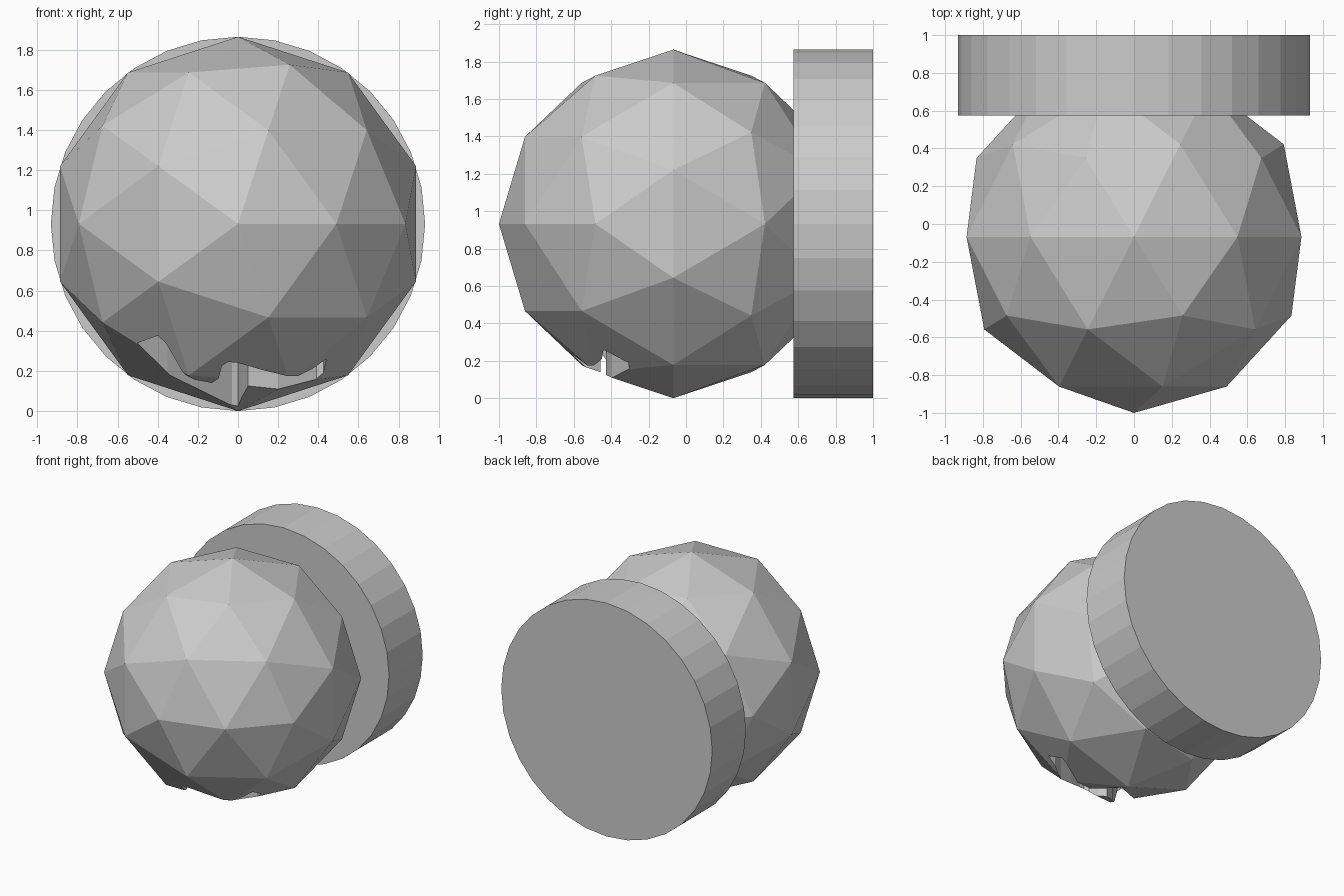
import bpy, bmesh, math
from mathutils import Matrix, Vector
from mathutils.bvhtree import BVHTree

if "Cube" in bpy.data.objects:
    bpy.data.objects.remove(bpy.data.objects["Cube"])

R = 0.932
BALL_C = Vector((0, -0.068, R))
LAY_DOWN = Matrix.Rotation(math.radians(90), 4, 'X')


def to_object(bm, name):
    bmesh.ops.recalc_face_normals(bm, faces=bm.faces[:])
    mesh = bpy.data.meshes.new(name)
    bm.to_mesh(mesh)
    bm.free()
    ob = bpy.data.objects.new(name, mesh)
    bpy.context.collection.objects.link(ob)
    return ob


# Faceted ball, pole facing the front
bm = bmesh.new()
bmesh.ops.create_icosphere(bm, subdivisions=2, radius=R,
                           matrix=Matrix.Translation(BALL_C) @ LAY_DOWN)
tree = BVHTree.FromBMesh(bm)
ball = to_object(bm, "faceted_ball")

# Round base disc behind the ball
bm = bmesh.new()
bmesh.ops.create_cone(bm, cap_ends=True, segments=32, radius1=R, radius2=R, depth=0.425,
                      matrix=Matrix.Translation((0, 0.7875, R)) @ LAY_DOWN)
to_object(bm, "base_disc")

# Wavy groove cut upwards into the underside; outline is (x, z) as seen from the front
outline = [(-0.50, 0.34), (-0.40, 0.375), (-0.36, 0.34), (-0.27, 0.19), (-0.21, 0.155),
           (-0.13, 0.14), (-0.10, 0.16), (-0.08, 0.225), (-0.05, 0.245), (0.0, 0.24),
           (0.12, 0.205), (0.25, 0.175), (0.37, 0.21), (0.44, 0.26), (0.425, 0.19),
           (0.39, 0.16), (0.20, 0.11), (0.05, 0.125), (0.02, 0.07), (0.0, 0.025),
           (-0.03, 0.03), (-0.35, 0.19)]
bm = bmesh.new()
ring = []
for x, z in outline:
    hit = tree.ray_cast(Vector((x, -3, z)), Vector((0, 1, 0)))[0]
    if hit:
        ring.append(bm.verts.new((x, hit.y, -0.2)))
face = bm.faces.new(ring)
ext = bmesh.ops.extrude_face_region(bm, geom=[face])
bmesh.ops.translate(bm, vec=(0, 0, 0.7),
                    verts=[v for v in ext["geom"] if isinstance(v, bmesh.types.BMVert)])
cutter = to_object(bm, "groove_cutter")
cutter.hide_render = True
cutter.hide_set(True)

mod = ball.modifiers.new("groove", 'BOOLEAN')
mod.operation = 'DIFFERENCE'
mod.solver = 'EXACT'
mod.object = cutter
